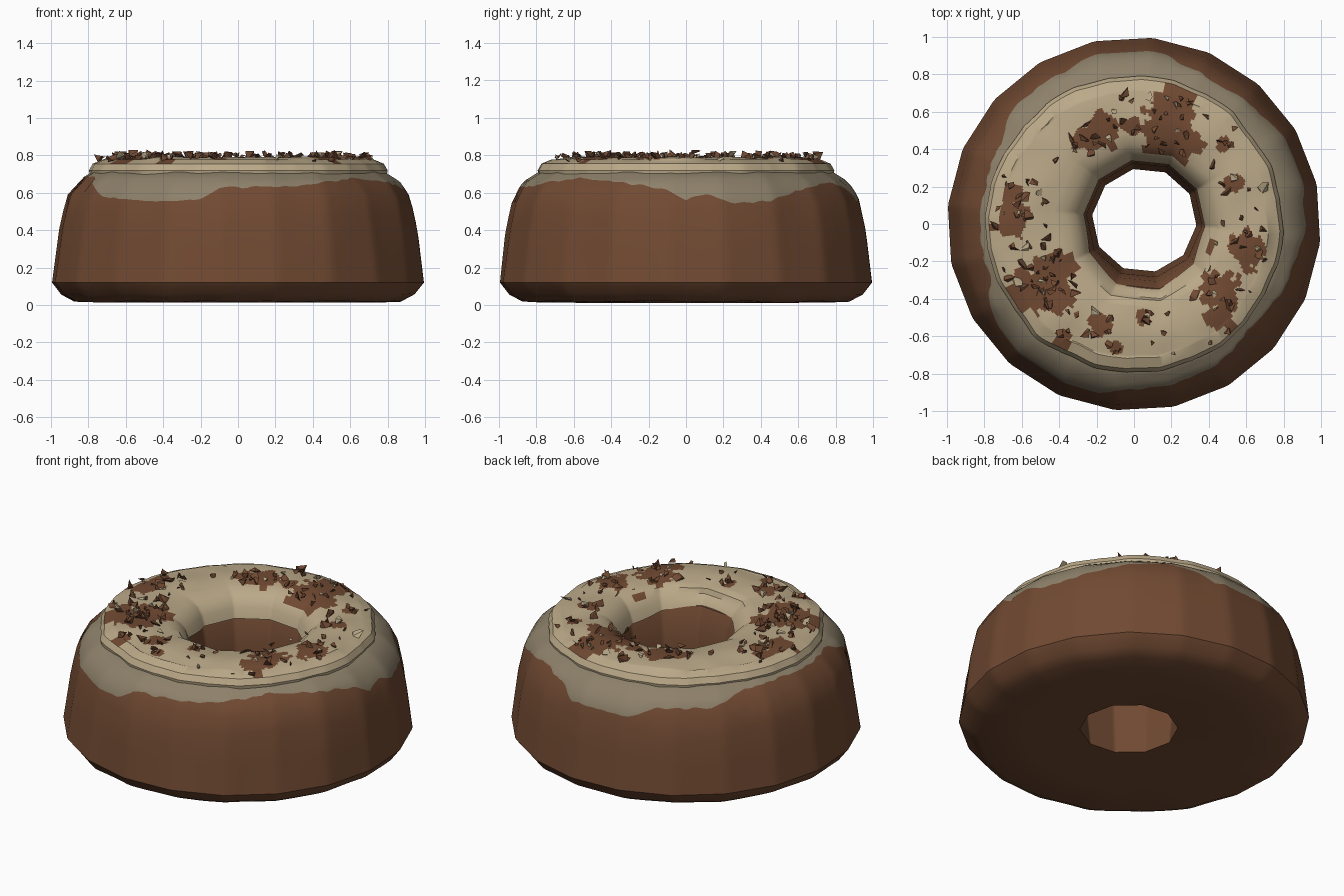
import bpy, bmesh, math, random
from mathutils import Vector, noise

if "Cube" in bpy.data.objects:
    bpy.data.objects.remove(bpy.data.objects["Cube"])

random.seed(7)
TAU = math.tau


def material(name, rgb):
    m = bpy.data.materials.new(name)
    m.diffuse_color = (*rgb, 1)
    m.use_nodes = True
    m.node_tree.nodes["Principled BSDF"].inputs["Base Color"].default_value = m.diffuse_color
    return m


BROWN = material("baked brown", (0.165, 0.068, 0.032))
STAIN = material("glaze stain", (0.27, 0.22, 0.145))
CREAM = material("cream icing", (0.50, 0.40, 0.25))


def table(points, x):
    """Linear interpolation through (x, value) pairs."""
    for (x0, v0), (x1, v1) in zip(points, points[1:]):
        if x <= x1:
            return v0 + (v1 - v0) * max(0, (x - x0) / (x1 - x0))
    return points[-1][1]


def facet(a, n, phase):
    """Radius factor of an n-sided polygon with unit corners."""
    s = TAU / n
    return math.cos(s / 2) / math.cos(((a + phase) % s) - s / 2)


def place(a, r, z, w, n, phase):
    """Outer rings follow n sides round the origin, hole rings ten sides round the hole."""
    f = (1 - w) * facet(a, n, phase) + w * facet(a, 10, 0.1)
    return Vector((r * f * math.cos(a) + 0.055 * w, r * f * math.sin(a) + 0.02 * w, z))


def loft(name, profile, segs, mats, rule, n, phase):
    """Closed ring whose section profile(a) -> [(r, z, hole weight)] varies with angle."""
    bm = bmesh.new()
    cols = []
    for i in range(segs):
        a = TAU * i / segs
        cols.append([bm.verts.new(place(a, *p, n, phase)) for p in profile(a)])
    rows = len(cols[0])
    for i in range(segs):
        c, d = cols[i], cols[(i + 1) % segs]
        for j in range(rows):
            k = (j + 1) % rows
            f = bm.faces.new((c[j], d[j], d[k], c[k]))
            f.material_index = rule(j, f.calc_center_median())
    bmesh.ops.recalc_face_normals(bm, faces=bm.faces)
    return finish(name, bm, mats, True)


def finish(name, bm, mats, smooth):
    me = bpy.data.meshes.new(name)
    bm.to_mesh(me)
    bm.free()
    for m in mats:
        me.materials.append(m)
    ob = bpy.data.objects.new(name, me)
    bpy.context.collection.objects.link(ob)
    if smooth:
        bpy.ops.object.select_all(action='DESELECT')
        ob.select_set(True)
        bpy.context.view_layer.objects.active = ob
        bpy.ops.object.shade_smooth_by_angle(angle=math.radians(35))
    return ob


# Cake body: side slope, and the stain's lower edge by angle in degrees
SIDE = [(0.12, 1.0), (0.4, 0.965), (0.58, 0.925), (0.66, 0.87), (0.71, 0.79)]
EDGE = [(0, .56), (7, .60), (15, .54), (30, .56), (45, .62), (58, .655), (72, .63),
        (80, .56), (105, .56), (115, .62), (135, .62), (148, .68), (165, .69),
        (185, .68), (200, .69), (208, .64), (217, .58), (245, .55), (258, .57),
        (264, .63), (289, .63), (303, .66), (320, .68), (335, .66), (353, .62), (360, .56)]


def cake_profile(a):
    d = Vector((math.cos(a), math.sin(a), 0))
    s = table(EDGE, math.degrees(a)) + 0.012 * noise.noise(d * 14)
    lump = 1 + 0.012 * noise.noise(d * 2.5)
    bump = 0.012 * noise.noise(d * 3)
    pts = [(0.28, 0.03, 1), (0.6, 0.012, 0.3), (0.88, 0.018 + bump, 0), (0.95, 0.055 + bump, 0)]
    zs = [0.12 + (s - 0.12) * k / 6 for k in range(7)]
    zs += [s + (0.71 - s) * k / 4 for k in range(1, 5)]
    pts += [(table(SIDE, z) * (1 + (lump - 1) * min(1, (z - 0.12) * 4)), z, 0) for z in zs]
    pts += [(0.68, 0.72, 0.1), (0.45, 0.71, 0.8), (0.375, 0.68, 1), (0.335, 0.6, 1),
            (0.31, 0.45, 1), (0.298, 0.2, 1)]
    return pts


loft("cake_body", cake_profile, 220, [BROWN, STAIN],
     lambda j, c: 1 if 10 <= j <= 14 else 0, 20, 0.1)

# Brown crumb patches pressed into the icing: x, y, radius
PATCHES = [(.2, .62, .13), (.2, .45, .15), (.12, .40, .08), (-.18, .5, .09), (-.27, .45, .07),
           (-.02, .52, .05), (-.65, .02, .09), (-.65, .16, .06), (-.42, -.25, .11),
           (-.56, -.36, .12), (-.42, -.38, .10), (.45, -.36, .11), (.46, -.5, .08),
           (.6, -.14, .10), (.53, .22, .05), (-.18, -.54, .06), (-.38, -.62, .05),
           (-.1, -.67, .04), (.05, -.5, .04), (.48, .42, .04), (.39, -.1, .05)]


def patched(j, c):
    if c.z < 0.74:
        return 0
    wob = 0.45 * noise.noise(Vector((c.x * 13, c.y * 13, 3))) + 0.3 * noise.noise(c * 30)
    return int(any(math.hypot(c.x - x, c.y - y) < r * (1.0 + wob) for x, y, r in PATCHES))


# Icing: rounded ring that laps over the top and curls into the hole
def icing_profile(a):
    d = Vector((math.cos(a), math.sin(a), 0))
    out = 1 + 0.03 * noise.noise(d * 3.1)
    drop = 0.012 * noise.noise(d * 5)
    front = max(0, -math.sin(a)) ** 2
    rim = [(0.74, 0.68), (0.79, 0.69 + drop), (0.795, 0.72), (0.775, 0.755), (0.72, 0.778)]
    pts = [(r * out, z, 0) for r, z in rim]
    for k in range(1, 41):
        t = k / 40
        r = 0.72 * out + (0.47 - 0.72 * out) * t
        z = 0.778 + 0.012 * math.sin(math.pi * t)
        z += 0.010 * noise.noise(Vector((d.x * r * 5, d.y * r * 5, 0)))
        pts.append((r, z, 0.8 * t))
    up = 0.055 * front
    pts += [(0.42 + up / 3, 0.765, 0.9), (0.375 + up, 0.735, 1), (0.345 + up, 0.69 + up / 2, 1),
            (0.325 + up, 0.63 + up, 1), (0.37 + up, 0.63 + up, 1), (0.5, 0.68, 0.7)]
    return pts


loft("icing_ring", icing_profile, 260, [CREAM, BROWN], patched, 28, 0.05)

# Crumbs: jagged shards in and around the patches
spots = []
for x, y, r in PATCHES:
    for _ in range(max(2, int(r * 75))):
        t, q = random.random() * TAU, r * 1.15 * math.sqrt(random.random())
        spots.append((x + q * math.cos(t), y + q * math.sin(t)))
for _ in range(65):
    t = random.choice([random.uniform(-2.9, 0.9), random.uniform(2.7, 3.6), random.random() * TAU])
    q = random.uniform(0.45, 0.75)
    spots.append((q * math.cos(t), q * math.sin(t)))


def crumbs(name, places, mat):
    bm = bmesh.new()
    for x, y in places:
        if not 0.42 < math.hypot(x, y) < 0.76:
            continue
        s = random.uniform(0.014, 0.034)
        z = 0.788 + random.uniform(0, 0.014) - max(0, math.hypot(x, y) - 0.7) * 0.4
        vs = [bm.verts.new((x + random.uniform(-s, s), y + random.uniform(-s, s),
                            z + random.uniform(-s, s))) for _ in range(6)]
        res = bmesh.ops.convex_hull(bm, input=vs)
        inner = [g for g in res["geom_interior"] if isinstance(g, bmesh.types.BMVert)]
        bmesh.ops.delete(bm, geom=inner, context='VERTS')
    finish(name, bm, [mat], False)


crumbs("brown_crumbs", [p for i, p in enumerate(spots) if i % 6], BROWN)
crumbs("cream_crumbs", spots[::6], CREAM)
